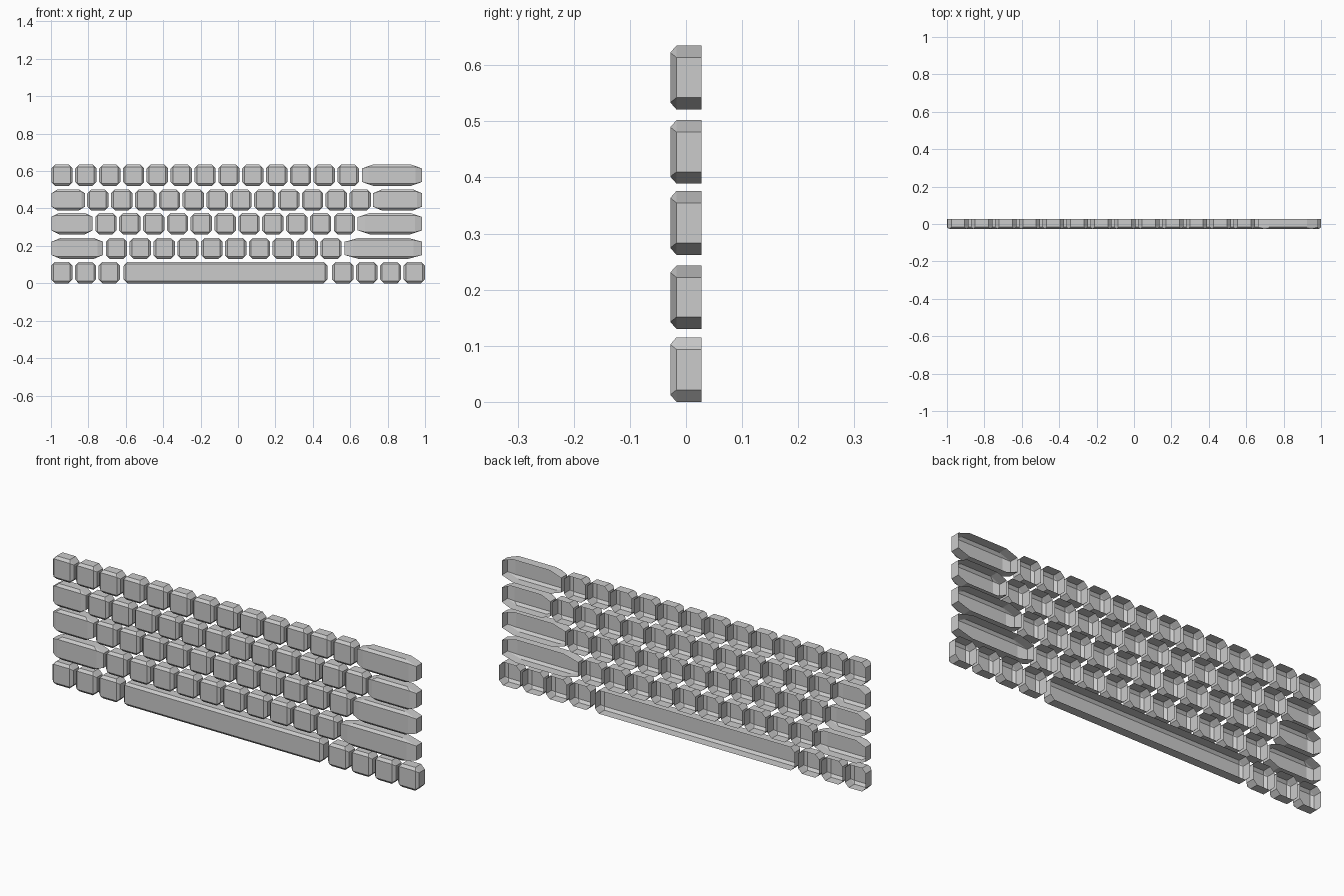
import bpy, bmesh

if "Cube" in bpy.data.objects:
    bpy.data.objects.remove(bpy.data.objects["Cube"])

BACK, RIM, FRONT = 0.028, -0.017, -0.028   # depths of the open back, bevel start, front face
KEY, PITCH = 0.114, 0.1275                 # square key width and spacing
CUT, INSET = 0.186, 0.11                   # corner cut and front inset, as part of key size


def make_key(name, x0, x1, z0, z1, stretched=True):
    """Hollow keycap: octagonal walls, bevelled to a rectangular front, open at the back."""
    w = (x1 - x0) if stretched else KEY
    h = z1 - z0
    c, d, i, j = CUT * w, CUT * h, INSET * w, INSET * h
    outline = [(x0 + c, z0), (x1 - c, z0), (x1, z0 + d), (x1, z1 - d),
               (x1 - c, z1), (x0 + c, z1), (x0, z1 - d), (x0, z0 + d)]
    face = [(x0 + i, z0 + j), (x1 - i, z0 + j), (x1 - i, z1 - j), (x0 + i, z1 - j)]

    bm = bmesh.new()
    back = [bm.verts.new((x, BACK, z)) for x, z in outline]
    rim = [bm.verts.new((x, RIM, z)) for x, z in outline]
    front = [bm.verts.new((x, FRONT, z)) for x, z in face]
    bm.faces.new(front)
    for k in range(8):
        n = (k + 1) % 8
        bm.faces.new((rim[k], back[k], back[n], rim[n]))
    for s in range(4):
        t = (s + 1) % 4
        bm.faces.new((rim[2 * s], rim[2 * s + 1], front[t], front[s]))
        bm.faces.new((rim[2 * s + 1], rim[(2 * s + 2) % 8], front[t]))
    mesh = bpy.data.meshes.new(name)
    bm.to_mesh(mesh)
    bm.free()
    bpy.context.collection.objects.link(bpy.data.objects.new(name, mesh))


def key_run(name, start, count, z0, z1):
    for k in range(count):
        x = start + k * PITCH
        make_key(f"{name}_{k + 1}", x, x + KEY, z0, z1)


L, R = -0.998, 0.985   # outer ends of the wide keys

# Number row
key_run("number_key", L, 13, 0.521, 0.635)
make_key("backspace_key", 0.662, R, 0.521, 0.635)

# Three letter rows: wide left key end, first letter x, letter count, wide right key start
rows = [("upper", -0.818, -0.806, 12, 0.721, 0.389, 0.502),
        ("home", -0.777, -0.763, 11, 0.640, 0.262, 0.376),
        ("lower", -0.721, -0.707, 10, 0.570, 0.130, 0.243)]
for name, left_end, start, count, right_start, z0, z1 in rows:
    make_key(f"{name}_wide_left_key", L, left_end, z0, z1)
    key_run(f"{name}_letter_key", start, count, z0, z1)
    make_key(f"{name}_wide_right_key", right_start, R, z0, z1)

# Bottom row, with a space bar whose ends keep the square key's corners
key_run("bottom_left_key", -1.0, 3, 0.0, 0.115)
make_key("space_bar", -0.611, 0.478, 0.0, 0.115, stretched=False)
key_run("bottom_right_key", 1.0 - KEY - 3 * PITCH, 4, 0.0, 0.115)
